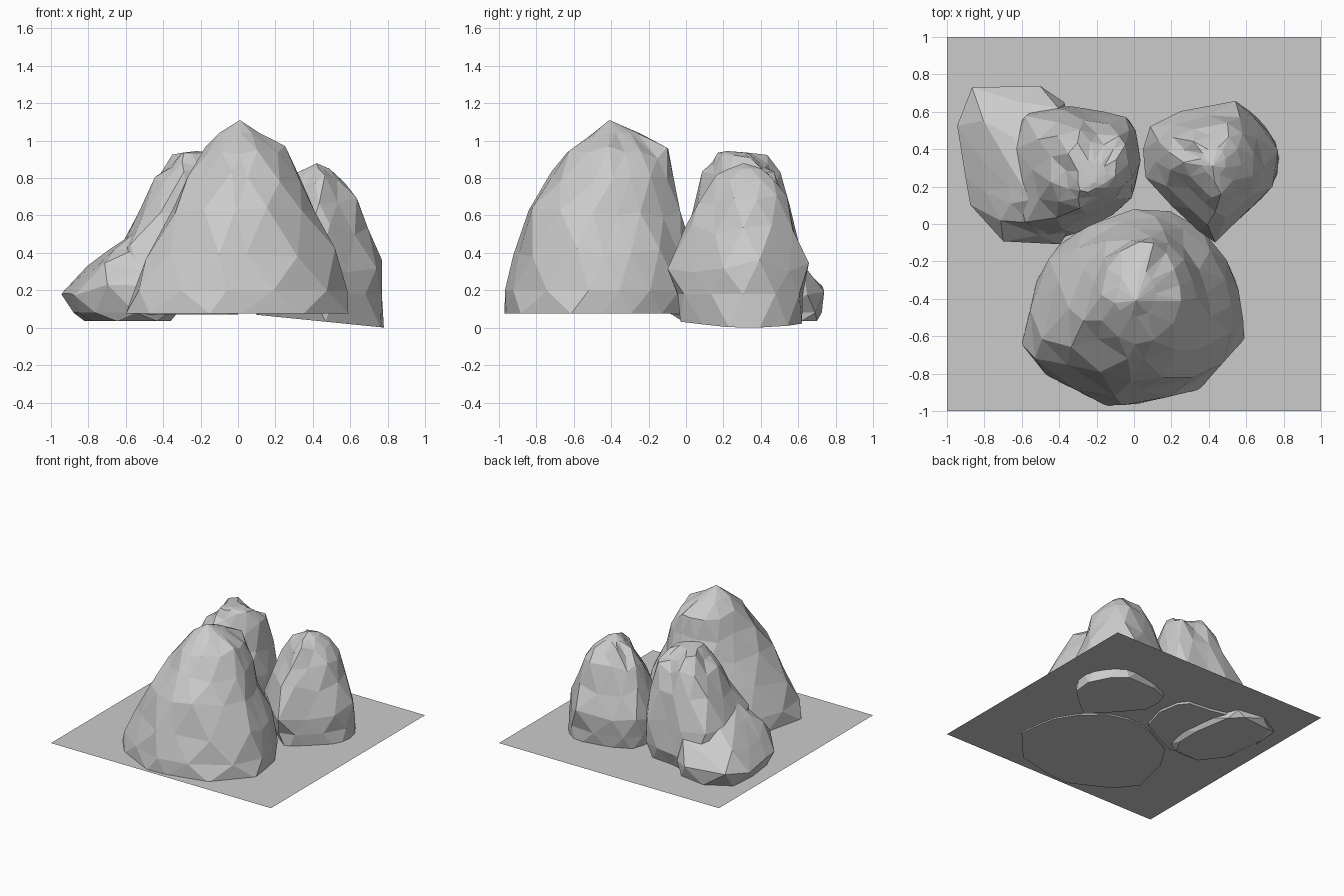
import bpy, bmesh, random
from mathutils import Vector

stone = bpy.data.materials.new("stone grey")
stone.diffuse_color = (0.6, 0.6, 0.6, 1)


def finish(name, bm):
    mesh = bpy.data.meshes.new(name)
    bm.to_mesh(mesh)
    bm.free()
    mesh.materials.append(stone)
    bpy.context.collection.objects.link(bpy.data.objects.new(name, mesh))


def rock(name, seed, outline, sections, peak, tilt=0.0):
    """Loft a faceted rock: the plan outline is fitted to the box (x0, x1, y0, y1) at each height."""
    rnd = random.Random(seed)
    xs, ys = [p[0] for p in outline], [p[1] for p in outline]
    unit = [Vector(((x - min(xs)) / (max(xs) - min(xs)),
                    (y - min(ys)) / (max(ys) - min(ys)))) for x, y in outline]
    n = len(unit)
    bm = bmesh.new()
    rings = []
    for i, (z, x0, x1, y0, y1) in enumerate(sections):
        ring = []
        cx, cy = (x0 + x1) / 2, (y0 + y1) / 2
        for k in range(n):
            p = unit[k]
            if i % 2:                                   # half step gives triangular facets
                p = (unit[k] + unit[(k + 1) % n]) / 2
            x, y = x0 + p.x * (x1 - x0), y0 + p.y * (y1 - y0)
            grow = rnd.uniform(0.97, 1.03) if i > 1 else 1.0
            if i % 2:
                grow += 0.025
            dz = rnd.uniform(-0.035, 0.035) if 1 < i < len(sections) - 1 else 0.0
            if i == 0:
                dz = -tilt * (x - cx)
            ring.append(bm.verts.new((cx + (x - cx) * grow, cy + (y - cy) * grow, z + dz)))
        rings.append(ring)
    for i in range(len(rings) - 1):
        a, b = rings[i], rings[i + 1]
        for k in range(n):
            m = (k + 1) % n
            if i % 2:
                bm.faces.new((a[k], a[m], b[m]))
                bm.faces.new((a[k], b[m], b[k]))
            else:
                bm.faces.new((a[k], a[m], b[k]))
                bm.faces.new((a[m], b[m], b[k]))
    top = bm.verts.new(peak)
    for k in range(n):
        bm.faces.new((rings[-1][k], rings[-1][(k + 1) % n], top))
    bm.faces.new(rings[0][::-1])
    bmesh.ops.recalc_face_normals(bm, faces=bm.faces)
    finish(name, bm)


# ground sheet, the rocks poke slightly through it
bm = bmesh.new()
bmesh.ops.create_grid(bm, x_segments=1, y_segments=1, size=1.0)
bmesh.ops.translate(bm, verts=bm.verts, vec=(0, 0, 0.085))
finish("ground_sheet", bm)

# large front boulder
rock("front_boulder", 1,
     [(0.59, -0.6), (0.57, -0.43), (0.54, -0.27), (0.44, -0.1), (0.28, 0.05), (0.1, 0.1),
      (-0.12, 0.07), (-0.4, -0.08), (-0.52, -0.28), (-0.6, -0.63), (-0.47, -0.8),
      (-0.15, -0.97), (0.02, -0.96), (0.35, -0.88)],
     [(0.075, -0.6, 0.59, -0.97, 0.06), (0.2, -0.58, 0.58, -0.96, 0.08),
      (0.4, -0.48, 0.53, -0.91, 0.03), (0.62, -0.36, 0.41, -0.84, -0.03),
      (0.8, -0.26, 0.34, -0.72, -0.07), (0.94, -0.19, 0.25, -0.64, -0.1),
      (1.04, -0.1, 0.12, -0.5, -0.25)],
     (0.01, -0.41, 1.11))

# right rear boulder, its base dips to the right
rock("right_boulder", 2,
     [(0.78, 0.39), (0.68, 0.56), (0.55, 0.65), (0.25, 0.6), (0.08, 0.52), (0.04, 0.4),
      (0.05, 0.25), (0.2, 0.1), (0.35, -0.03), (0.44, -0.1), (0.6, 0.04), (0.76, 0.2)],
     [(0.035, 0.1, 0.78, -0.03, 0.62), (0.18, 0.06, 0.77, -0.07, 0.64),
      (0.33, 0.05, 0.76, -0.1, 0.65), (0.52, 0.12, 0.69, -0.02, 0.6),
      (0.68, 0.19, 0.64, 0.07, 0.54), (0.79, 0.27, 0.57, 0.13, 0.48),
      (0.85, 0.36, 0.49, 0.23, 0.41)],
     (0.42, 0.31, 0.88), 0.1)

# tall left rear boulder
rock("left_tall_boulder", 3,
     [(0.04, 0.33), (0.01, 0.52), (-0.05, 0.6), (-0.25, 0.62), (-0.4, 0.66), (-0.6, 0.6),
      (-0.66, 0.4), (-0.66, 0.15), (-0.6, -0.05), (-0.4, -0.1), (-0.2, 0.0), (-0.02, 0.1)],
     [(0.07, -0.66, 0.0, -0.08, 0.6), (0.2, -0.67, 0.03, -0.09, 0.64),
      (0.42, -0.63, 0.04, -0.03, 0.62), (0.62, -0.53, 0.01, 0.03, 0.56),
      (0.8, -0.44, -0.03, 0.09, 0.5), (0.89, -0.36, -0.09, 0.13, 0.44),
      (0.935, -0.3, -0.15, 0.17, 0.34)],
     (-0.22, 0.22, 0.945))

# low left rear boulder leaning on the tall one
rock("left_low_boulder", 4,
     [(-0.3, 0.3), (-0.37, 0.66), (-0.5, 0.76), (-0.86, 0.73), (-0.94, 0.53), (-0.9, 0.25),
      (-0.88, 0.1), (-0.7, -0.1), (-0.4, -0.1), (-0.3, 0.05)],
     [(0.035, -0.82, -0.36, -0.02, 0.7), (0.08, -0.89, -0.33, -0.08, 0.73),
      (0.2, -0.94, -0.3, -0.1, 0.75), (0.32, -0.83, -0.3, -0.05, 0.65),
      (0.42, -0.69, -0.32, 0.0, 0.48)],
     (-0.55, 0.13, 0.51))
